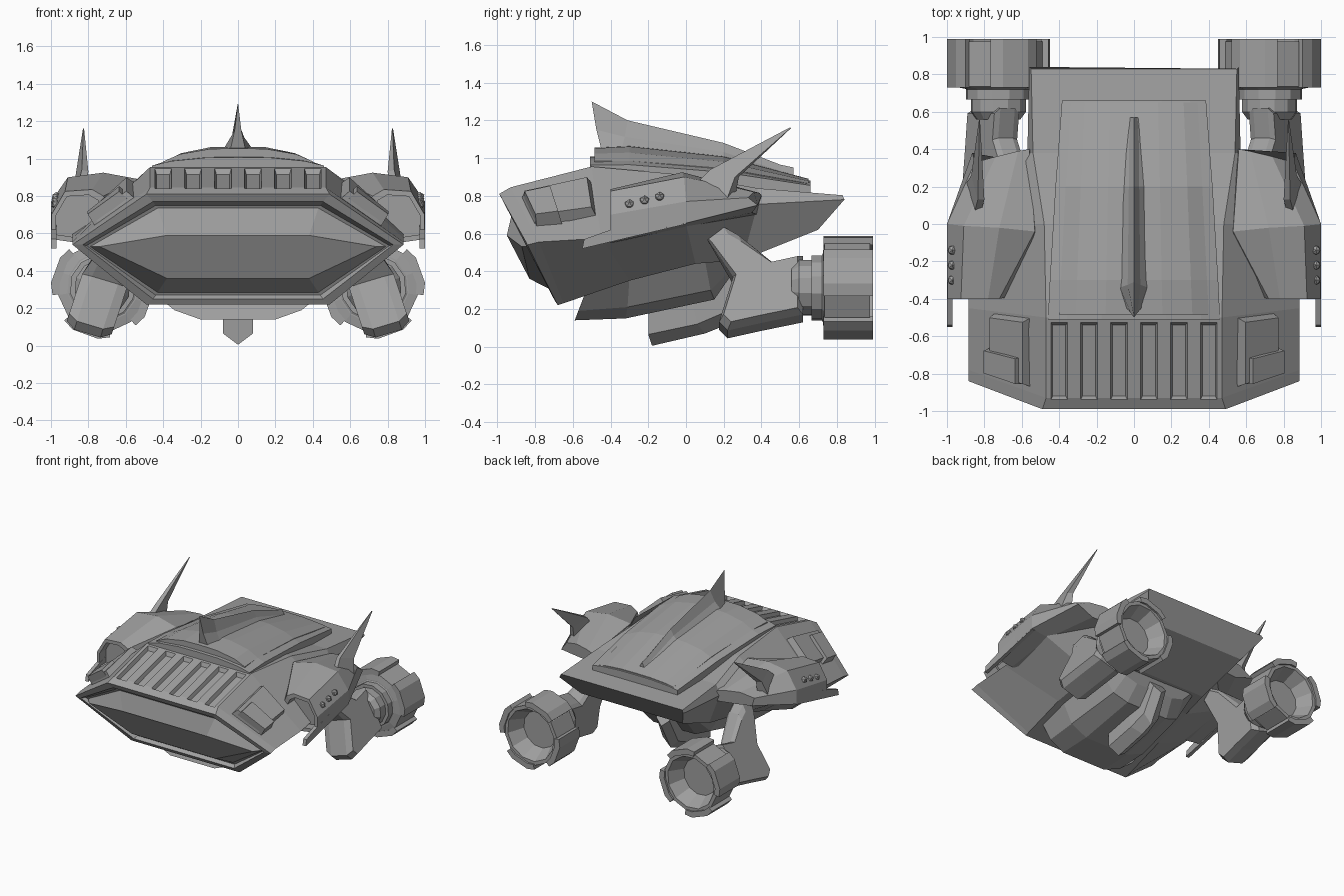
import bpy, bmesh, math
from mathutils import Vector

if "Cube" in bpy.data.objects:
    bpy.data.objects.remove(bpy.data.objects["Cube"])

grey = bpy.data.materials.new("hull grey")
grey.diffuse_color = (0.35, 0.35, 0.35, 1)
grey.use_nodes = True
grey.node_tree.nodes["Principled BSDF"].inputs["Base Color"].default_value = grey.diffuse_color


def finish(name, bm):
    bmesh.ops.recalc_face_normals(bm, faces=bm.faces)
    me = bpy.data.meshes.new(name)
    bm.to_mesh(me)
    bm.free()
    me.materials.append(grey)
    ob = bpy.data.objects.new(name, me)
    bpy.context.collection.objects.link(ob)
    return ob


def loft(name, rings, side=1):
    """Skin equal-length point rings and cap both ends."""
    bm = bmesh.new()
    vs = [[bm.verts.new((side * x, y, z)) for x, y, z in r] for r in rings]
    n = len(vs[0])
    for a, b in zip(vs, vs[1:]):
        for i in range(n):
            j = (i + 1) % n
            bm.faces.new((a[i], a[j], b[j], b[i]))
    bm.faces.new(vs[0])
    bm.faces.new(vs[-1])
    return finish(name, bm)


def sym(half):
    """Close a right-hand half section by mirroring it."""
    return half + [(-x, y, z) for x, y, z in reversed(half) if x > 0]


def slant(xt, xm, zt, zm, zb, out):
    """Hexagon lying on the slanted nose plane, pushed forward by out."""
    return sym([(x, -0.99 + (0.81 - z) * 0.52 - out, z)
                for x, z in ((xt, zt), (xm, zm), (xt, zb))])


# Hull, from windscreen centre through rim to tail
glass = sym([(.38, -.95, .59), (.74, -.87, .53), (.38, -.83, .36)])
hull = loft("hull", [
    glass,
    slant(.43, .79, .735, .53, .285, -.035),
    slant(.44, .81, .75, .535, .27, -.035),
    slant(.455, .83, .77, .54, .25, 0),
    sym([(.49, -.99, .81), (.885, -.84, .54), (.49, -.68, .22)]),
    sym([(.47, -.93, .845), (.885, -.78, .555), (.49, -.65, .23)]),
    sym([(.47, -.50, .955), (.885, -.45, .575), (.49, -.30, .35)]),
    sym([(.48, 0, .91), (.88, 0, .65), (.47, .05, .44)]),
    sym([(.54, .38, .84), (.57, .38, .755), (.42, .30, .46)]),
    sym([(.55, .83, .803), (.56, .84, .78), (.46, .70, .62)])])

# Vent slots cut into the nose deck
bm = bmesh.new()
for i in range(6):
    cx = -.4 + .16 * i
    top = [(cx + dx, y, .845 + (y + .93) * .256 + .03)
           for dx, y in ((-.055, -.96), (.055, -.96), (.055, -.515), (-.055, -.515))]
    low = [(cx + dx, y, .845 + (y + .93) * .256 - .03)
           for dx, y in ((-.035, -.92), (.035, -.92), (.035, -.54), (-.035, -.54))]
    a, b = [[bm.verts.new(p) for p in r] for r in (top, low)]
    for k in range(4):
        j = (k + 1) % 4
        bm.faces.new((a[k], a[j], b[j], b[k]))
    bm.faces.new(a)
    bm.faces.new(b)
cutter = finish("vent_cutter", bm)
mod = hull.modifiers.new("vents", 'BOOLEAN')
mod.operation = 'DIFFERENCE'
mod.solver = 'EXACT'
mod.object = cutter
bpy.context.view_layer.objects.active = hull
bpy.ops.object.modifier_apply(modifier="vents")
bpy.data.objects.remove(cutter)


# Raised hood: lower apron and arched upper panel
def arch(y, w, base, rise):
    return sym([(w, y, base - .06), (w, y, base), (w * .78, y, base + rise * .55),
                (w * .38, y, base + rise * .95), (0, y, base + rise)])


loft("hood_apron", [arch(-.51, .46, .962, .045), arch(-.3, .45, .965, .06),
                    arch(.2, .42, .925, .05), arch(.66, .385, .855, .025)])
loft("hood_panel", [arch(-.485, .40, .985, .07), arch(-.3, .39, .985, .08),
                    arch(.2, .365, .945, .065), arch(.65, .34, .865, .025)])


# Dorsal fin: flared base rising to a thin crest
def fin_slice(y, w, base, crest, yc):
    ym, zm = (y + yc) / 2, base + (crest - base) * .4
    return [(w, y, base), (w * .45, ym, zm), (0, yc, crest),
            (-w * .45, ym, zm), (-w, y, base)]


loft("dorsal_fin", [fin_slice(-.45, .04, 1.05, 1.30, -.50),
                    fin_slice(-.34, .075, 1.055, 1.20, -.31),
                    fin_slice(.2, .062, 1.0, 1.08, .2),
                    fin_slice(.52, .055, .905, .965, .5),
                    fin_slice(.57, .04, .89, .95, .57)])

# Belly tray and keel
loft("belly", [sym([(.44, -.54, .27), (.34, -.57, .19), (.2, -.59, .14)]),
               sym([(.44, -.30, .36), (.35, -.31, .21), (.2, -.32, .15)]),
               sym([(.40, .10, .46), (.31, .13, .30), (.19, .15, .25)]),
               sym([(.36, .30, .50), (.28, .24, .41), (.17, .24, .38)])])
loft("keel", [sym([(.08, -.2, .26), (.08, -.2, .065), (0, -.18, .005)]),
              sym([(.08, .0, .35), (.08, .06, .12), (0, .1, .07)]),
              sym([(.07, .12, .42), (.07, .2, .18), (0, .2, .11)]),
              sym([(.06, .24, .45), (.06, .3, .38), (0, .32, .33)])])


def lerp(quad, u, v, h):
    """Point on a quad panel, lifted by h along its normal."""
    a, b, c, d = map(Vector, quad)
    n = (c - a).cross(d - b).normalized()
    if n.z < 0:
        n = -n
    return a.lerp(b, u).lerp(d.lerp(c, u), v) + n * h


panel = [(.47, -.93, .845), (.47, -.50, .955), (.885, -.45, .575), (.885, -.78, .555)]


def blister(name, u0, u1, v0, v1, h0, h1, s):
    base = [(u0, v0), (u1, v0), (u1, v1), (u0, v1)]
    mu, mv = (u0 + u1) / 2, (v0 + v1) / 2
    rings = [[lerp(panel, u, v, h0) for u, v in base],
             [lerp(panel, mu + (u - mu) * .88, mv + (v - mv) * .88, h1) for u, v in base]]
    loft(name, rings, s)


# Arm outline in y, z
arm = [(.10, .59), (.20, .635), (.28, .59), (.46, .425), (.62, .46),
       (.62, .15), (.40, .105), (.22, .065), (.175, .11), (.25, .35)]


def arm_ring(off, k):
    """Outline scaled by k; the arm leans outward toward its foot."""
    pts = [(.38 + (y - .38) * k, .33 + (z - .33) * k) for y, z in arm]
    return [(.725 - (z - .31) * .33 + off * (1 if z < .4 else .55), y, z + off * .3 * (z < .5))
            for y, z in pts]


def circle(cx, y, cz, r, n=12, turn=20):
    return [(cx + r * math.cos(math.radians(turn + 360 * i / n)), y,
             cz + r * math.sin(math.radians(turn + 360 * i / n))) for i in range(n)]


EX, EZ = .725, .312
for s, tag in ((1, "right"), (-1, "left")):
    # Blisters on the nose shoulders
    blister("blister_" + tag, .06, .98, .20, .68, -.02, .05, s)
    blister("blister_cap_" + tag, .08, .46, .26, .72, -.02, .072, s)

    # Shoulder pod with a recessed front
    front = [(.62, -.38, .60), (.72, -.40, .80), (.78, -.40, .835), (.925, -.40, .825),
             (.998, -.40, .70), (.998, -.40, .57), (.86, -.40, .55)]
    c = Vector((.87, -.40, .69))
    inner = [c.lerp(Vector(p), .8) for p in front]
    deep = [p + Vector((0, .08, 0)) for p in inner]
    loft("shoulder_pod_" + tag, [
        deep, inner, front,
        [(.50, -.03, .62), (.53, -.04, .89), (.72, -.02, .925), (.91, -.01, .90),
         (1.0, 0, .77), (1.0, 0, .655), (.84, 0, .635)],
        [(.50, .38, .70), (.56, .40, .80), (.62, .39, .815), (.74, .36, .82),
         (.85, .33, .79), (.865, .38, .75), (.70, .35, .71)]], s)

    # Thin side skirt reaching ahead of the pod
    skirt = [(-.55, .52), (-.54, .57), (-.40, .62), (.0, .74), (.0, .65)]
    loft("side_skirt_" + tag, [[(x, y, z) for y, z in skirt] for x in (.97, .999)], s)

    # Three studs on the pod
    for i in range(3):
        bm = bmesh.new()
        bmesh.ops.create_icosphere(bm, subdivisions=1, radius=.027)
        bmesh.ops.translate(bm, verts=bm.verts,
                            vec=(s * .972, -.30 + .08 * i, .755 + .02 * i))
        finish("stud_%s_%d" % (tag, i + 1), bm)

    # Swept spike
    loft("spike_" + tag, [
        [(.83, .02, .81), (.87, .0, .81), (.895, .22, .79), (.83, .26, .79)],
        [(.80, .13, .93), (.835, .13, .94), (.87, .26, .90), (.83, .28, .90)],
        [(.823, .55, 1.16), (.826, .55, 1.162), (.829, .556, 1.16), (.825, .556, 1.158)]], s)

    # Engine arm, neck and nozzle
    loft("engine_arm_" + tag, [arm_ring(-.12, .88), arm_ring(-.07, 1),
                               arm_ring(.07, 1), arm_ring(.12, .88)], s)
    loft("engine_neck_" + tag, [circle(EX, y, EZ, r) for y, r in (
        (.56, .12), (.60, .15), (.665, .15), (.665, .175), (.72, .175), (.74, .21))], s)
    loft("engine_nozzle_" + tag, [circle(EX, y, EZ, r) for y, r in (
        (.725, .19), (.735, .24), (.975, .24), (.975, .21), (.85, .15))], s)

    # Four faceted flaps around the nozzle
    for k in range(4):
        t0 = math.radians(-70 + 90 * k)
        rings = []
        for a in (-29, -15, 15, 29):
            t = t0 + math.radians(a)
            ro = .276 if abs(a) == 15 else .27
            rings.append([(EX + r * math.cos(t), y, EZ + r * math.sin(t))
                          for r, y in ((.23, .73), (ro, .73), (ro, .99), (.23, .99))])
        loft("nozzle_flap_%s_%d" % (tag, k + 1), rings, s)
